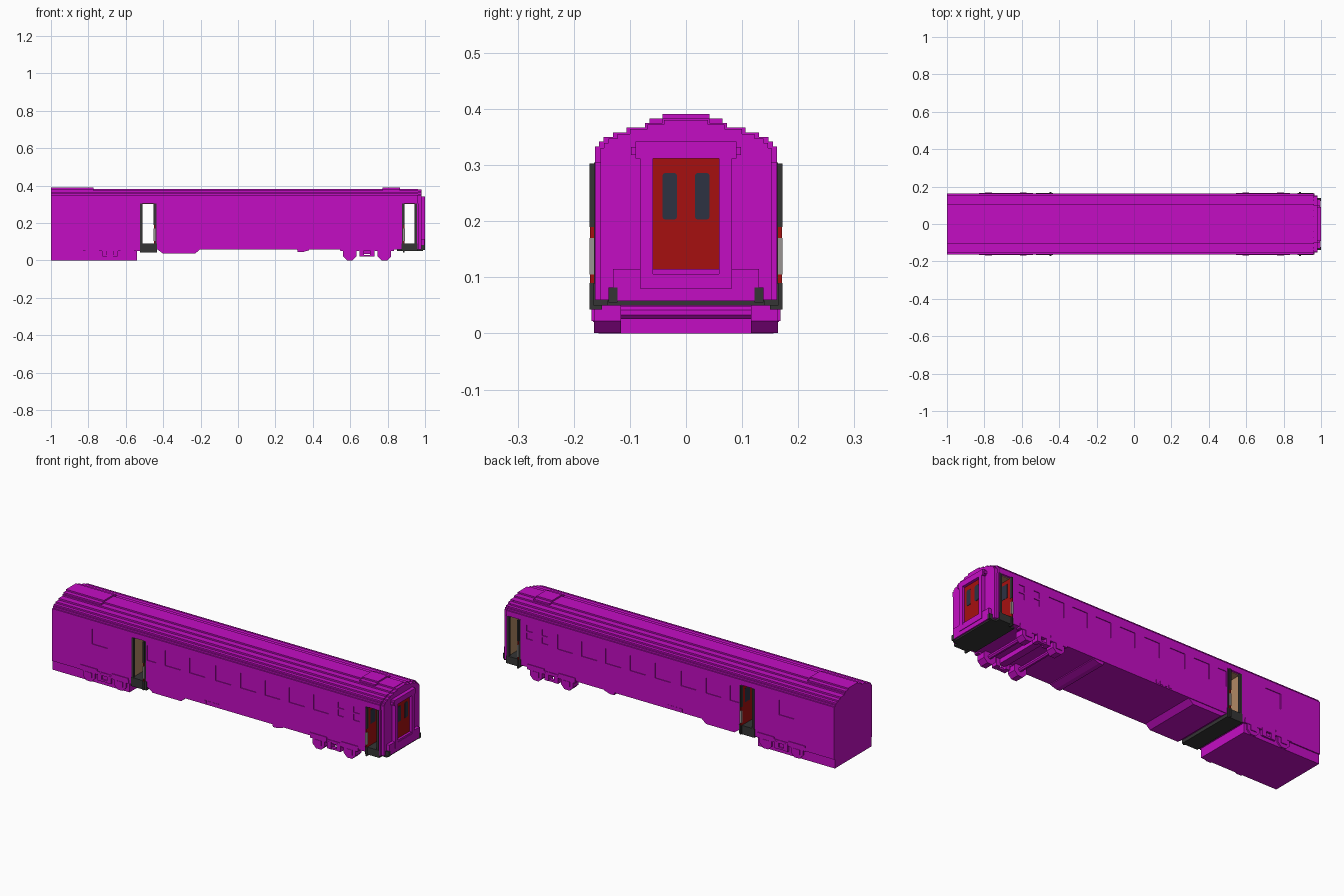
import bpy, bmesh
from math import pi
from mathutils import Matrix, Vector

cube = bpy.data.objects.get("Cube")
if cube:
    bpy.data.objects.remove(cube)


def material(name, *rgb):
    m = bpy.data.materials.new(name)
    m.use_nodes = True
    m.diffuse_color = (*rgb, 1)
    m.node_tree.nodes["Principled BSDF"].inputs["Base Color"].default_value = (*rgb, 1)
    return m


MAGENTA = material("magenta paint", .55, .004, .55)
RED = material("door red", .38, .005, .005)
DARK = material("dark rubber", .035, .035, .035)
GLASS = material("blue glass", .026, .032, .055)
TAN = material("tan lining", .45, .25, .13)
GREY = material("grey metal", .32, .3, .29)


def make(name, bm, mat):
    bmesh.ops.recalc_face_normals(bm, faces=bm.faces)
    mesh = bpy.data.meshes.new(name)
    bm.to_mesh(mesh)
    bm.free()
    mesh.materials.append(mat)
    ob = bpy.data.objects.new(name, mesh)
    bpy.context.collection.objects.link(ob)
    return ob


def add_box(bm, x, y, z):
    size = Matrix.Diagonal((x[1] - x[0], y[1] - y[0], z[1] - z[0], 1))
    centre = Vector((sum(x) / 2, sum(y) / 2, sum(z) / 2))
    bmesh.ops.create_cube(bm, size=1, matrix=Matrix.Translation(centre) @ size)


def boxes(name, mat, *specs):
    bm = bmesh.new()
    for spec in specs:
        add_box(bm, *spec)
    return make(name, bm, mat)


def both_sides(*specs):
    return [(x, y, z) for x, (a, b), z in specs for y in ((a, b), (-b, -a))]


def extrude(name, mat, points, axis, start, end):
    """Extrude a profile: (y, z) along x, or (x, z) along y."""
    bm = bmesh.new()
    at = (lambda p: (start, *p)) if axis == "x" else (lambda p: (p[0], start, p[1]))
    face = bm.faces.new([bm.verts.new(at(p)) for p in points])
    new = bmesh.ops.extrude_face_region(bm, geom=[face])["geom"]
    move = Vector((end - start, 0, 0) if axis == "x" else (0, end - start, 0))
    bmesh.ops.translate(bm, vec=move, verts=[v for v in new if isinstance(v, bmesh.types.BMVert)])
    return make(name, bm, mat)


def stepped(steps, base):
    """Symmetric stair profile from (half width, top) pairs."""
    right = []
    z = base
    for w, top in steps:
        right += [(w, z), (w, top)]
        z = top
    return right + [(-w, z) for w, z in reversed(right)]


# Roof with stair-stepped arch, and its raised covers
W = .162
ROOF = [(W, .333), (.155, .342), (.147, .35), (.13, .358), (.106, .367), (.073, .375), (.042, .383)]
extrude("roof", MAGENTA, stepped(ROOF, .305), "x", -1, .962)
end_roof = [(w * .94, z - .003) for w, z in ROOF]
extrude("roof_end", MAGENTA, stepped(end_roof, .305), "x", .962, .98)
COVER = [(.065, .383), (.042, .391)]
for name, a, b in (("rear_roof_cover", -1, -.773), ("front_roof_cover", .772, .866)):
    extrude(name, MAGENTA, stepped(COVER, .37), "x", a, b)

# Body blocks between the two door passages
rear_body = boxes("rear_body", MAGENTA, ((-1, -.52), (-W, W), (.05, .305)))
main_body = boxes("main_body", MAGENTA, ((-.44, .88), (-W, W), (.06, .305)))
boxes("end_wall", MAGENTA, ((.953, .965), (-W, W), (.06, .305)),
      ((.96, .98), (-.152, .152), (.06, .305)))
boxes("rear_underframe", MAGENTA, ((-1, -.54), (-.156, .156), (0, .05)))

# Shallow window recesses cut into both sides
pane = (.205, .286)
windows = [(x, .046, pane) for x in (-.715, -.278, -.13, .025, .175, .322, .465, .61)]
windows.append((-.403, .027, pane))
windows += [(x, .018, z) for x in (.73, .822) for z in ((.212, .244), (.254, .286))]
bm = bmesh.new()
for x, half, z in windows:
    for side in (-1, 1):
        y = sorted((side * (W - .004), side * (W + .02)))
        add_box(bm, (x - half, x + half), y, z)
cutter = make("window_cutter", bm, MAGENTA)
cutter.hide_render = True
for body in (rear_body, main_body):
    mod = body.modifiers.new("windows", "BOOLEAN")
    mod.operation = "DIFFERENCE"
    mod.solver = "EXACT"
    mod.object = cutter
    bpy.context.view_layer.objects.active = body
    bpy.ops.object.modifier_apply(modifier=mod.name)
bpy.data.objects.remove(cutter)

# Door passages: lining, dark steps and jambs, open door leaves
for label, x0, x1, low, hinge in (("rear", -.52, -.44, .042, -1), ("front", .88, .953, .05, 1)):
    y = (-.15, .15)
    boxes(label + "_passage_lining", TAN,
          ((x0, x0 + .004), y, (.09, .305)), ((x1 - .004, x1), y, (.09, .305)),
          ((x0, x1), y, (.301, .306)))
    boxes(label + "_step", DARK, ((x0 - .005, x1 + .008), (-.165, .165), (low, .09)))
    boxes(label + "_door_jambs", DARK, *both_sides(
        ((x0 - .003, x0 + .009), (.15, .164), (.09, .305)),
        ((x1 - .008, x1 + .004), (.15, .164), (.09, .305))))
    # The leaf stands against the wall next to the saloon
    a, b = (x0 + .004, x0 + .01) if hinge > 0 else (x1 - .01, x1 - .004)
    boxes(label + "_door_leaves", RED, *both_sides(((a, b), (.075, .171), (.09, .3))))
    boxes(label + "_door_edges", DARK, *both_sides(
        ((a - .001, b + .001), (.158, .172), (.19, .303)),
        ((a - .001, b + .001), (.15, .172), (.043, .09))))
    boxes(label + "_door_handrails", GREY, *both_sides(
        ((a - .002, b + .002), (.163, .172), (.105, .17))))
    boxes(label + "_door_glass", GLASS, *both_sides(
        ((a - .001, b + .001), (.098, .138), (.205, .28))))

# Gangway at the end: portal frame, sill, red double door
boxes("gangway_frame", MAGENTA,
      *both_sides(((.975, 1), (.059, .082), (.105, .32))),
      ((.975, 1), (-.09, .09), (.312, .342)),
      ((.975, .995), (-.098, .098), (.318, .332)),
      ((.975, 1), (-.082, .082), (.08, .106)),
      ((.975, .997), (-.13, .13), (.058, .115)))
boxes("gangway_door", RED, ((.978, .985), (-.06, .06), (.105, .312)))
bm = bmesh.new()
for side in (-1, 1):
    add_box(bm, (.984, .987), (side * .029 - .013, side * .029 + .013), (.203, .286))
corners = [e for e in bm.edges if abs(e.verts[0].co.x - e.verts[1].co.x) > .001]
bmesh.ops.bevel(bm, geom=corners, offset=.005, segments=2, affect="EDGES", profile=.5)
make("gangway_door_glass", bm, GLASS)
boxes("end_sill", DARK, ((.85, .99), (-.14, .14), (.05, .059)),
      *both_sides(((.975, .999), (.122, .138), (.055, .082))))

# Equipment under the floor
extrude("floor_tank", MAGENTA, [(-.435, .062), (-.4, .036), (-.23, .036), (-.2, .062)], "y", -.158, .158)
extrude("floor_beam", MAGENTA, [(.315, .062), (.32, .044), (.345, .044), (.38, .055), (.38, .062)],
        "y", -.158, .158)
boxes("side_brackets", MAGENTA, *both_sides(
    *[((x, x + .016), (.16, .164), (.066, .082)) for x in (-.092, -.066, -.04, -.016)]))

# Trucks: wheels, axles, side frames and springs
for label, cx in (("rear", -.685), ("front", .69)):
    bm = bmesh.new()
    for dx in (-.093, .093):
        for y, radius, depth in ((-.14, .039, .048), (.14, .039, .048), (0, .012, .25)):
            spin = Matrix.Rotation(pi / 2, 4, "X") @ Matrix.Rotation(pi / 8, 4, "Z")
            bmesh.ops.create_cone(bm, cap_ends=True, segments=8, radius1=radius, radius2=radius,
                                  depth=depth, matrix=Matrix.Translation((cx + dx, y, .037)) @ spin)
    make(label + "_truck_wheels", bm, MAGENTA)
    parts = [((cx - .145, cx + .145), (.147, .165), (.052, .068))]
    for dx in (-.093, .093):
        parts.append(((cx + dx - .05, cx + dx + .05), (.14, .166), (.05, .078)))
        parts.append(((cx + dx - .018, cx + dx + .018), (.15, .168), (.022, .05)))
    for dx in (-.028, .028):
        parts.append(((cx + dx - .012, cx + dx + .012), (.13, .166), (.02, .06)))
    parts.append(((cx - .04, cx + .04), (.147, .164), (.02, .03)))
    boxes(label + "_truck_frame", MAGENTA, *both_sides(*parts),
          ((cx - .02, cx + .02), (-.14, .14), (.035, .062)))
